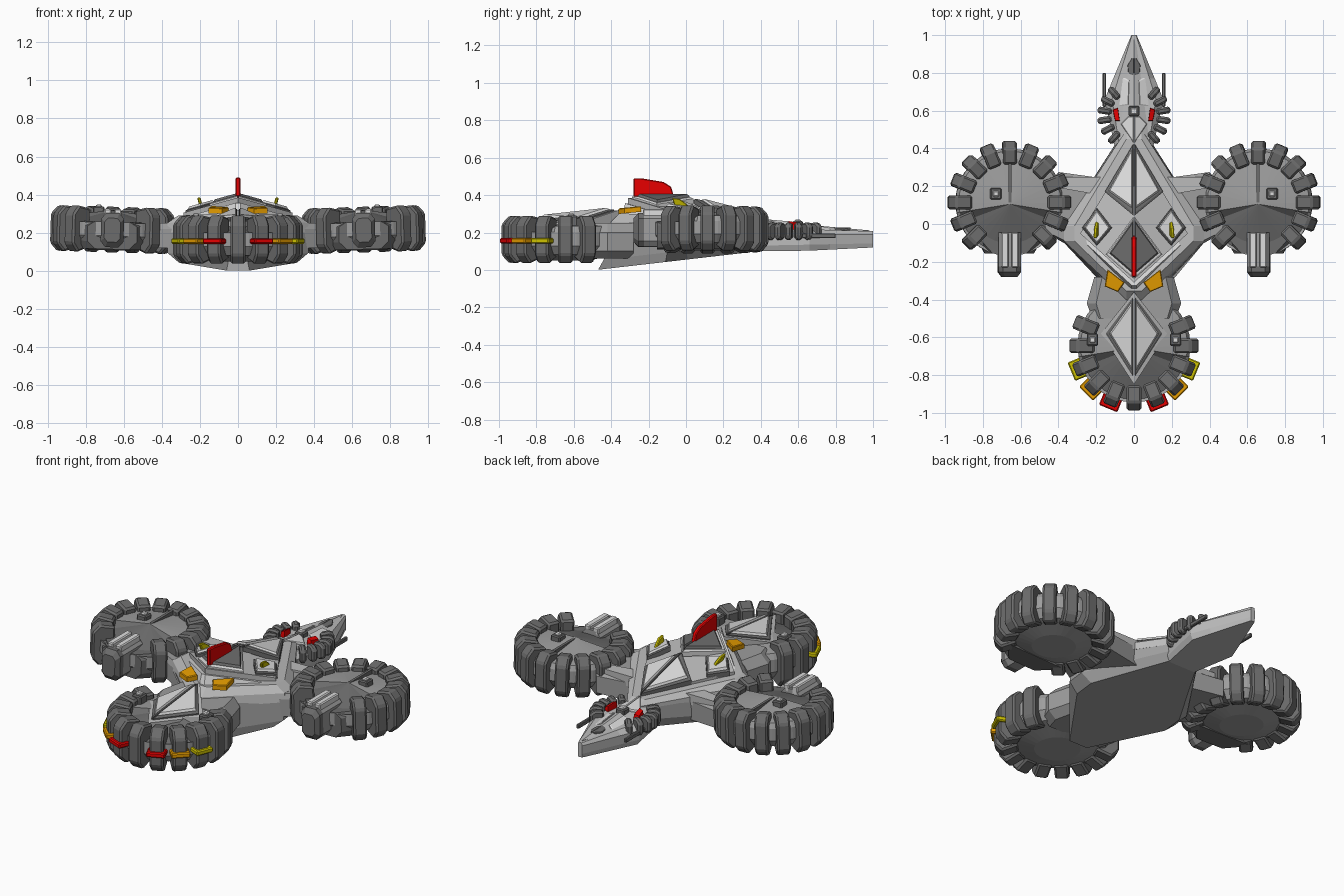
import bpy, bmesh, math
from mathutils import Matrix, Vector

if "Cube" in bpy.data.objects:
    bpy.data.objects.remove(bpy.data.objects["Cube"])


def material(name, r, g, b):
    m = bpy.data.materials.new(name)
    m.diffuse_color = (r, g, b, 1)
    m.use_nodes = True
    m.node_tree.nodes["Principled BSDF"].inputs["Base Color"].default_value = m.diffuse_color
    return m


DARK = material("tread dark grey", 0.15, 0.15, 0.15)
MID = material("disc grey", 0.34, 0.34, 0.34)
HULL = material("hull grey", 0.50, 0.50, 0.50)
LIGHT = material("panel light grey", 0.72, 0.72, 0.72)
RED = material("red", 0.80, 0.0, 0.0)
ORANGE = material("orange", 0.80, 0.34, 0.0)
YELLOW = material("yellow", 0.62, 0.54, 0.0)


def add_loft(bm, loops, mtx=Matrix()):
    """Skin between equal-length loops and cap both ends."""
    rings = [[bm.verts.new(mtx @ Vector(p)) for p in lp] for lp in loops]
    n = len(rings[0])
    for a, b in zip(rings, rings[1:]):
        for i in range(n):
            bm.faces.new((a[i], a[(i + 1) % n], b[(i + 1) % n], b[i]))
    bm.faces.new(rings[0][::-1])
    bm.faces.new(rings[-1])
    return rings


def finish(name, bm, mats, bevel=0.0):
    bmesh.ops.recalc_face_normals(bm, faces=bm.faces[:])
    me = bpy.data.meshes.new(name)
    bm.to_mesh(me)
    bm.free()
    ob = bpy.data.objects.new(name, me)
    bpy.context.collection.objects.link(ob)
    for m in (mats if isinstance(mats, list) else [mats]):
        me.materials.append(m)
    if bevel:
        md = ob.modifiers.new("bevel", 'BEVEL')
        md.width = bevel
        md.segments = 1
        md.angle_limit = 0.6
    return ob


def loft(name, loops, mat, mtx=Matrix(), bevel=0.0):
    bm = bmesh.new()
    add_loft(bm, loops, mtx)
    return finish(name, bm, mat, bevel)


def box(name, x0, x1, y0, y1, z0, z1, mat, mtx=Matrix(), bevel=0.006):
    sq = [(x0, y0), (x1, y0), (x1, y1), (x0, y1)]
    return loft(name, [[(x, y, z) for x, y in sq] for z in (z0, z1)], mat, mtx, bevel)


def panel(name, pts, fz, h, mat, depth=0.02, inset=0.9, bevel=0.0):
    """Raised plate following the height rule fz, mirrored to both sides."""
    cx = sum(p[0] for p in pts) / len(pts)
    cy = sum(p[1] for p in pts) / len(pts)
    top = [(cx + (x - cx) * inset, cy + (y - cy) * inset) for x, y in pts]
    for s, tag in ((1, "right"), (-1, "left")):
        loft(f"{name}_{tag}", [[(s * x, y, fz(x, y) - depth) for x, y in pts],
                               [(s * x, y, fz(x, y) + h * 0.6) for x, y in pts],
                               [(s * x, y, fz(x, y) + h) for x, y in top]], mat, bevel=bevel)


# tread block cross-section: radius, height
BLOCK = [(0.20, -0.09), (0.285, -0.12), (0.325, -0.075), (0.325, 0.08), (0.285, 0.125), (0.20, 0.11)]


def blocks(name, mtx, degrees, w=0.037, mat=DARK):
    bm = bmesh.new()
    for d in degrees:
        m = mtx @ Matrix.Rotation(math.radians(d), 4, 'Z')
        add_loft(bm, [[(r, t, z) for r, z in BLOCK] for t in (-w, w)], m)
    return finish(name, bm, mat, 0.01)


def disc(name, mtx):
    """Wheel core with a faceted, peaked face and a lower, darker front sector."""
    bm = bmesh.new()
    ang = [math.radians(90 + i * 11.25) for i in range(32)]
    prof = [(0.12, -0.105), (0.25, -0.075), (0.285, -0.03), (0.285, 0.04), (0.27, 0.07)]
    rings = add_loft(bm, [[(r * math.cos(a), r * math.sin(a), z) for a in ang]
                          for r, z in prof], mtx)
    bm.faces.remove([f for f in bm.faces if set(f.verts) == set(rings[-1])][0])
    peak = bm.verts.new(mtx @ Vector((0, -0.01, 0.105)))
    inv = mtx.inverted()
    for v in rings[-1]:
        p = inv @ v.co
        if p.y < -0.09:
            v.co = mtx @ Vector((p.x, p.y, 0.03))
    top = rings[-1]
    for i in range(32):
        f = bm.faces.new((top[i], top[(i + 1) % 32], peak))
        if (inv @ f.calc_center_median()).y < -0.055:
            f.material_index = 1
    return finish(name, bm, [MID, DARK])


# side wheels
for s, tag in ((1, "right"), (-1, "left")):
    M = Matrix.Translation((s * 0.66, 0.115, 0.213)) @ Matrix.Rotation(-s * 0.03, 4, 'Y')
    disc(f"{tag}_wheel_disc", M)
    blocks(f"{tag}_wheel_treads", M, [i * 22.5 for i in range(16) if i not in (11, 12, 13)])
    # raised ridges on the disc, front nozzle with light strips, small stud
    box(f"{tag}_wheel_ridge", -0.008, 0.008, 0, 0.22, 0.06, 0.105, DARK, M, 0)
    octa = [(0.06, -0.06), (0.06, 0.06), (0.035, 0.09), (-0.035, 0.09),
            (-0.06, 0.06), (-0.06, -0.06), (-0.035, -0.09), (0.035, -0.09)]
    loft(f"{tag}_nozzle_tip", [[(x * k, y, z * k) for x, z in octa] for y, k in
                               ((-0.395, 0.7), (-0.37, 1), (-0.34, 1))], DARK, M)
    loft(f"{tag}_nozzle", [[(x, y, z) for x, z in octa] for y in (-0.34, -0.16)], MID, M)
    # lowered shoulder behind the nozzle
    loft(f"{tag}_nozzle_shoulder", [[(x, y, z) for x, y in
                                     ((-w, -0.27), (w, -0.27), (0.2, -0.15), (-0.2, -0.15))]
                                    for z, w in ((-0.1, 0.09), (-0.06, 0.13), (0.02, 0.13), (0.045, 0.09))],
         DARK, M)
    for k in (-1, 1):
        box(f"{tag}_nozzle_strip", min(k * .008, k * .046), max(k * .008, k * .046),
            -0.345, -0.16, 0.05, 0.112, LIGHT, M)
    box(f"{tag}_stud", s * 0.075 - 0.03, s * 0.075 + 0.03, 0.015, 0.075, 0.06, 0.122, DARK, M)
    box(f"{tag}_stud_cap", s * 0.075 - 0.016, s * 0.075 + 0.016, 0.029, 0.061, 0.1, 0.132, LIGHT, M)
    # arm linking the hull to the wheel
    arm = [(0.15, 0.24), (0.40, 0.275), (0.50, 0.15), (0.46, -0.05), (0.32, -0.13)]
    loft(f"{tag}_arm", [[(s * x, y, 0.10 + 0.05 * x) for x, y in arm],
                        [(s * x, y, 0.22) for x, y in arm],
                        [(s * x, y * 0.85, 0.25) for x, y in arm]], MID)
    loft(f"{tag}_arm_brace", [[(s * x, y, z) for x, y in
                               ((0.17, 0.25), (0.39, 0.25), (0.39, 0.19), (0.22, 0.16))]
                              for z in (0.2, 0.262)], HULL)

# front wheel with coloured trim
F = Matrix.Translation((0, -0.645, 0.16)) @ Matrix.Scale(1.05, 4)
disc("front_wheel_disc", F)
blocks("front_wheel_treads", F, [270 + i * 22.5 for i in range(-5, 6)])
for i, m, n in ((1, RED, "red"), (2, ORANGE, "orange"), (3, YELLOW, "yellow")):
    for s in (-1, 1):
        R = F @ Matrix.Rotation(math.radians(270 + s * i * 22.5), 4, 'Z')
        box(f"{n}_trim", 0.25, 0.342, -0.05, 0.05, -0.018, 0.01, m, R)
for s in (-1, 1):
    box("front_wheel_stud", s * 0.22 - 0.03, s * 0.22 + 0.03, -0.645, -0.58, 0.2, 0.29, DARK)
    box("front_wheel_stud_cap", s * 0.22 - 0.016, s * 0.22 + 0.016, -0.63, -0.597, 0.27, 0.303, LIGHT)
neck = [(0.22, -0.50), (0.25, -0.42), (0.21, -0.28), (-0.21, -0.28), (-0.25, -0.42), (-0.22, -0.50)]
loft("front_neck", [[(x * k, y, z) for x, y in neck] for k, z in
                    ((0.8, 0.06), (1, 0.10), (1, 0.2), (0.8, 0.25))], MID)


def plate_z(x, y):
    return 0.315 - 0.28 * abs(x) + 0.11 * (y + 0.4)


panel("front_roof", [(0, -0.36), (0.175, -0.58), (0, -0.85)], plate_z, 0.0, HULL, 0.06, 0.97)
panel("front_roof_frame", [(0.004, -0.385), (0.15, -0.58), (0.004, -0.81)], plate_z, 0.012, DARK)
panel("front_roof_panel", [(0.01, -0.41), (0.13, -0.58), (0.01, -0.775)], plate_z, 0.024, LIGHT)


# main hull: diamond with clipped corners
def diamond(sx, yf, yr, fz, t=0.04):
    half = [(t, yf), (sx, -0.05 - t), (sx, -0.05 + t), (t, yr)]
    full = half + [(-x, y) for x, y in half[::-1]]
    return [(x, y, fz(x, y)) for x, y in full]


def belly(x, y):
    return 0.055 + 0.115 * y


def roof(x, y):
    return 0.385 - 0.28 * abs(x) - 0.26 * max(0, y)


loft("hull_belly", [diamond(0.31, -0.47, 0.46, belly, 0.06),
                    diamond(0.37, -0.44, 0.50, lambda x, y: belly(x, y) + 0.05, 0.05),
                    diamond(0.37, -0.42, 0.50, lambda x, y: 0.22, 0.04)], MID)
loft("hull_rim", [diamond(0.375, -0.42, 0.50, lambda x, y: 0.20),
                  diamond(0.37, -0.40, 0.50, lambda x, y: 0.25 - 0.02 * y),
                  diamond(0.315, -0.355, 0.45, lambda x, y: 0.285 - 0.05 * y)], HULL)
loft("hull_roof_edge", [diamond(0.315, -0.36, 0.45, lambda x, y: 0.24, 0.02),
                        diamond(0.30, -0.325, 0.43, lambda x, y: roof(x, y) - 0.025, 0.012)], LIGHT)
for s in (-1, 1):
    quad = [(0, -0.31), (s * 0.285, -0.05), (0, 0.42), (0, 0.0)]
    loft("hull_roof", [[(x, y, 0.25) for x, y in quad], [(x, y, roof(x, y)) for x, y in quad]], HULL)

# roof panels
panel("rear_frame", [(0.003, 0.425), (0.155, 0.17), (0.003, 0.045)], roof, 0.012, DARK)
panel("rear_panel", [(0.01, 0.40), (0.135, 0.175), (0.01, 0.085)], roof, 0.024, LIGHT)
panel("front_frame", [(0.002, 0.04), (0.15, -0.16), (0.002, -0.29)], roof, 0.012, LIGHT)
panel("front_panel", [(0.003, 0.02), (0.13, -0.155), (0.003, -0.265)], roof, 0.024, DARK)
panel("side_frame", [(0.197, 0.085), (0.275, -0.02), (0.197, -0.115), (0.115, -0.02)], roof, 0.012, DARK)
panel("side_panel", [(0.197, 0.073), (0.262, -0.02), (0.197, -0.103), (0.128, -0.02)], roof, 0.024, LIGHT)
panel("orange_flap", [(0.14, -0.24), (0.05, -0.31), (0.085, -0.36), (0.155, -0.33)],
      lambda x, y: 0.325 + 0.1 * (y + 0.3), 0.01, ORANGE, 0.02)

# fins
fin = [(-0.28, 0.39), (-0.28, 0.49), (-0.24, 0.49), (-0.12, 0.47), (-0.08, 0.445), (-0.06, 0.38)]
loft("red_fin", [[(x, y, z) for y, z in fin] for x in (-0.012, 0.012)], RED, bevel=0.005)
small = [(-0.055, 0.325), (-0.075, 0.385), (-0.035, 0.38), (0.0, 0.355), (0.025, 0.325)]
for s in (-1, 1):
    loft("yellow_fin", [[(s * (x + (z - 0.33) * 0.25), y, z) for y, z in small]
                        for x in (0.183, 0.201)], YELLOW, bevel=0.004)


# tail
def kite(k, zf):
    half = [(0.10, 0.40), (0.155, 0.66), (0.11, 0.77), (0.014, 1.0)]
    full = half + [(-x, y) for x, y in half[::-1]]
    return [(x * k, y, zf(y)) for x, y in full]


loft("tail_base", [kite(0.9, lambda y: 0.10 + 0.05 * max(0, y - 0.6)),
                   kite(1.0, lambda y: 0.13 + 0.02 * (y - 0.4)),
                   kite(1.0, lambda y: 0.19),
                   kite(0.75, lambda y: 0.225 - 0.03 * (y - 0.4))], HULL)


def tail_z(x, y):
    return 0.262 - 0.09 * (y - 0.42) - 0.45 * abs(x)


panel("tail_roof", [(0, 0.40), (0.07, 0.45), (0.105, 0.62), (0.075, 0.77), (0, 0.98)],
      tail_z, 0.0, HULL, 0.06, 0.95)
panel("tail_front_panel", [(0.003, 0.43), (0.07, 0.53), (0.03, 0.57), (0.003, 0.57)], tail_z, 0.012, LIGHT)
panel("tail_rear_panel", [(0.03, 0.63), (0.09, 0.62), (0.06, 0.78), (0.025, 0.76)], tail_z, 0.01, LIGHT)
panel("tail_eye", [(0.075, 0.545), (0.1, 0.545), (0.112, 0.605), (0.085, 0.615)], tail_z, 0.045, RED)
panel("tail_spine", [(0, 0.78), (0.03, 0.80), (0.034, 0.84), (0.012, 0.88), (0, 0.88)],
      lambda x, y: 0.222 - 0.3 * abs(x), 0.006, DARK, 0.05)
box("tail_stud", -0.028, 0.028, 0.57, 0.625, 0.2, 0.262, DARK)
box("tail_stud_cap", -0.018, 0.018, 0.58, 0.615, 0.25, 0.27, LIGHT)
T = Matrix.Translation((0, 0.575, 0.205)) @ Matrix.Diagonal((0.6, 0.6, 0.4, 1))
ribs = (-48, -28, -9, 9, 28, 48)
blocks("tail_ribs", T, [d + o for o in (0, 180) for d in ribs], 0.03)
for s in (-1, 1):
    box("tail_rod", s * 0.157 - 0.009, s * 0.157 + 0.009, 0.62, 0.80, 0.17, 0.195, DARK, bevel=0.004)
